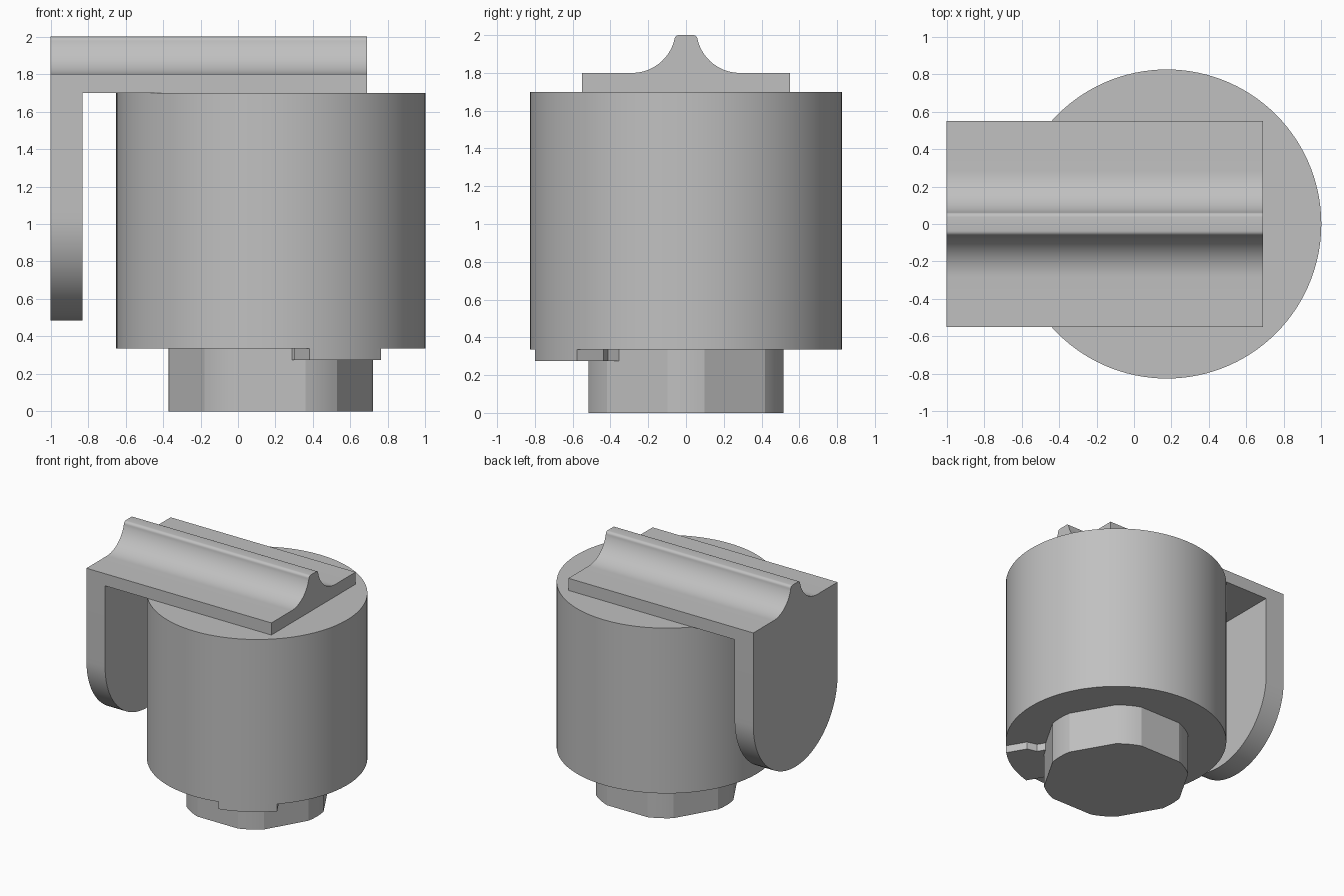
import bpy
import bmesh
from math import sin, cos, radians
from mathutils import Matrix, Vector

cube = bpy.data.objects.get("Cube")
if cube:
    bpy.data.objects.remove(cube, do_unlink=True)

grey = bpy.data.materials.new("plain grey")
grey.use_nodes = True
colour = (0.53, 0.53, 0.53, 1)
grey.diffuse_color = colour
grey.node_tree.nodes["Principled BSDF"].inputs["Base Color"].default_value = colour

AXIS_X = 0.175   # centre line of the round body
RADIUS = 0.825


def arc(cx, cy, r, start, end, steps):
    """Points along an arc, angles in degrees."""
    angles = [radians(start + (end - start) * i / steps) for i in range(steps + 1)]
    return [(cx + r * cos(a), cy + r * sin(a)) for a in angles]


def extrude(name, outline, low, high, along="z", smooth=15):
    """Solid from a closed outline, (x, y) along z or (y, z) along x."""
    bm = bmesh.new()
    place = (lambda a, b, h: (a, b, h)) if along == "z" else (lambda a, b, h: (h, a, b))
    start, end = [[bm.verts.new(place(a, b, h)) for a, b in outline] for h in (low, high)]
    bm.faces.new(start)
    bm.faces.new(end)
    for i in range(len(outline)):
        bm.faces.new((start[i - 1], start[i], end[i], end[i - 1]))
    bmesh.ops.recalc_face_normals(bm, faces=bm.faces)
    mesh = bpy.data.meshes.new(name)
    bm.to_mesh(mesh)
    bm.free()
    mesh.materials.append(grey)
    obj = bpy.data.objects.new(name, mesh)
    bpy.context.collection.objects.link(obj)
    bpy.ops.object.select_all(action="DESELECT")
    obj.select_set(True)
    bpy.context.view_layer.objects.active = obj
    bpy.ops.object.shade_smooth_by_angle(angle=radians(smooth))


# Round body
extrude("body", arc(AXIS_X, 0, RADIUS, 0, 357, 119), 0.335, 1.7)

# Hexagonal foot whose corners are turned down to a circle
foot = []
for corner in range(6):
    foot += arc(AXIS_X, 0, 0.547, corner * 60 - 10.3, corner * 60 + 10.3, 6)
extrude("hex_foot", foot, 0, 0.335)

# Stop tab under the rim, drawn pointing along +x then turned to a foot corner
rim = arc(0, 0, RADIUS, -15.5, 15.5, 10)
side = [(0.63, 0.22), (0.57, 0.16), (0.5, 0.16)]
tab = rim + side + [(x, -y) for x, y in reversed(side)]
turn = Matrix.Rotation(radians(-60), 2)
tab = [turn @ Vector(point) + Vector((AXIS_X, 0)) for point in tab]
extrude("stop_tab", tab, 0.275, 0.335)

# Top rail: flat plate with a concave-sided ridge
half = [(0.55, 1.7), (0.55, 1.8)] + arc(0.285, 2.03, 0.23, 270, 194, 16)
half += arc(0.037, 1.975, 0.025, 15, 90, 5)
rail = half + [(-y, z) for y, z in reversed(half)]
extrude("top_rail", rail, -1, 0.69, "x", 25)

# Hanging leg with a half-round lower end
leg = [(-0.55, 1.7)] + arc(0, 1.035, 0.55, 180, 360, 48) + [(0.55, 1.7)]
extrude("hanging_leg", leg, -1, -0.83, "x", 25)
